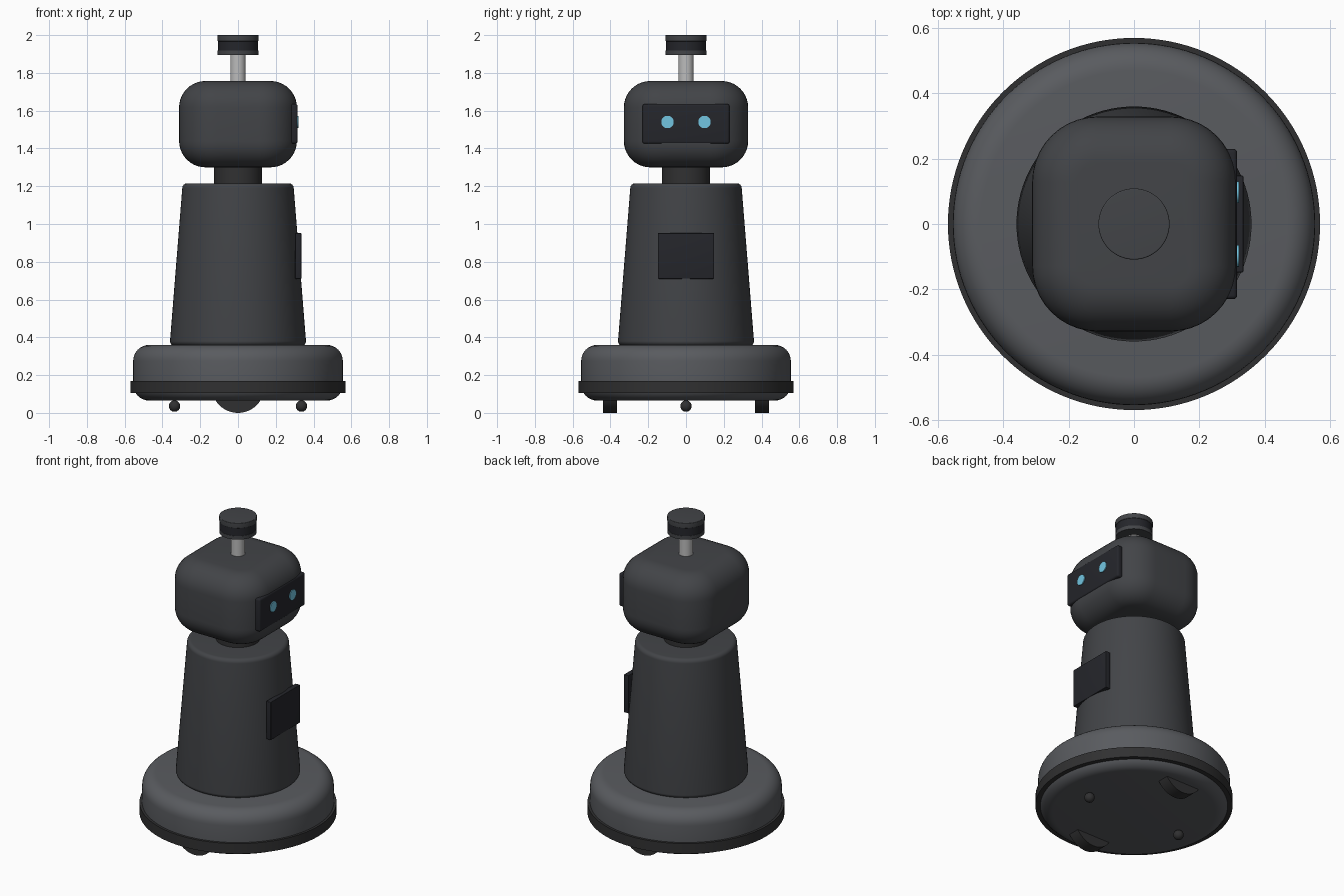
import bpy, bmesh, math
from math import sin, cos, pi, radians

if "Cube" in bpy.data.objects:
    bpy.data.objects.remove(bpy.data.objects["Cube"])


def material(name, rgb):
    m = bpy.data.materials.new(name)
    m.diffuse_color = (*rgb, 1)
    m.use_nodes = True
    m.node_tree.nodes["Principled BSDF"].inputs["Base Color"].default_value = m.diffuse_color
    return m


BASE = material("base_grey", (0.10, 0.105, 0.115))
BODY = material("body_grey", (0.055, 0.058, 0.064))
RUBBER = material("rubber", (0.03, 0.03, 0.031))
PANEL = material("panel_black", (0.018, 0.019, 0.024))
METAL = material("metal", (0.5, 0.5, 0.5))
EYE = material("eye_blue", (0.17, 0.56, 0.75))


def finish(name, bm, mat):
    bmesh.ops.recalc_face_normals(bm, faces=bm.faces)
    me = bpy.data.meshes.new(name)
    bm.to_mesh(me)
    bm.free()
    ob = bpy.data.objects.new(name, me)
    bpy.context.collection.objects.link(ob)
    me.materials.append(mat)
    bpy.ops.object.select_all(action='DESELECT')
    ob.select_set(True)
    bpy.context.view_layer.objects.active = ob
    bpy.ops.object.shade_smooth_by_angle(angle=radians(30))
    return ob


def loft(name, rings, mat):
    """Skin a stack of equal-length closed rings and cap both ends."""
    bm = bmesh.new()
    vs = [[bm.verts.new(p) for p in ring] for ring in rings]
    n = len(vs[0])
    for a, b in zip(vs, vs[1:]):
        for i in range(n):
            j = (i + 1) % n
            bm.faces.new((a[i], a[j], b[j], b[i]))
    bm.faces.new(vs[0])
    bm.faces.new(vs[-1])
    return finish(name, bm, mat)


def arc_steps(n=8):
    return [pi / 2 * i / n for i in range(n + 1)]


def lathe(name, r0, r1, z0, z1, mat, bevel=0.0, segs=96):
    """Upright cylinder or cone with rounded rims."""
    if bevel:
        prof = [(r0 - bevel * (1 - sin(t)), z0 + bevel * (1 - cos(t))) for t in arc_steps()]
        prof += [(r1 - bevel * (1 - cos(t)), z1 - bevel * (1 - sin(t))) for t in arc_steps()]
    else:
        prof = [(r0, z0), (r1, z1)]
    rings = [[(r * cos(2 * pi * i / segs), r * sin(2 * pi * i / segs), z)
              for i in range(segs)] for r, z in prof]
    return loft(name, rings, mat)


def disc(name, radius, width, loc, axis, mat, segs=48):
    """Cylinder lying along x or y."""
    rings = []
    for s in (-width / 2, width / 2):
        ring = []
        for i in range(segs):
            u, v = radius * cos(2 * pi * i / segs), radius * sin(2 * pi * i / segs)
            p = (s, u, v) if axis == 'x' else (u, s, v)
            ring.append(tuple(a + b for a, b in zip(p, loc)))
        rings.append(ring)
    return loft(name, rings, mat)


def box(name, lo, hi, mat, bevel):
    bm = bmesh.new()
    bmesh.ops.create_cube(bm, size=1)
    for v in bm.verts:
        v.co = [(a + b) / 2 + c * (b - a) for a, b, c in zip(lo, hi, v.co)]
    bmesh.ops.bevel(bm, geom=bm.edges[:], offset=bevel, segments=4, profile=0.5, affect='EDGES')
    return finish(name, bm, mat)


def rounded_rect(hx, hy, r, z, n=10):
    pts = []
    for k, (sx, sy) in enumerate([(1, 1), (-1, 1), (-1, -1), (1, -1)]):
        for i in range(n + 1):
            t = pi / 2 * (k + i / n)
            pts.append((sx * (hx - r) + r * cos(t), sy * (hy - r) + r * sin(t), z))
    return pts


# Base, bumper, torso and neck
lathe("base", 0.555, 0.555, 0.065, 0.36, BASE, 0.085, 128)
lathe("bumper", 0.57, 0.57, 0.105, 0.17, RUBBER, 0, 128)
lathe("torso", 0.36, 0.295, 0.355, 1.215, BODY, 0.025)
lathe("neck", 0.127, 0.127, 1.19, 1.33, RUBBER, 0, 64)

# Head: rounded rectangle stacked with rounded top and bottom
HX, HY, CR, EDGE, Z0, Z1 = 0.312, 0.329, 0.2, 0.14, 1.30, 1.757
stack = [(EDGE * (1 - sin(t)), Z0 + EDGE * (1 - cos(t))) for t in arc_steps(10)]
stack += [(EDGE * (1 - cos(t)), Z1 - EDGE * (1 - sin(t))) for t in arc_steps(10)]
loft("head", [rounded_rect(HX - d, HY - d, CR - d, z) for d, z in stack], BODY)

# Face screen, eyes and chest screen on the +x side
box("face_screen", (0.275, -0.23, 1.425), (0.316, 0.23, 1.635), PANEL, 0.012)
box("chest_screen", (0.303, -0.148, 0.71), (0.335, 0.148, 0.952), PANEL, 0.003)

# Mast and sensor
lathe("mast", 0.041, 0.041, 1.74, 1.90, METAL, 0, 48)
lathe("sensor_bottom", 0.108, 0.108, 1.895, 1.918, BODY, 0, 64)
lathe("sensor_band", 0.106, 0.106, 1.915, 1.97, PANEL, 0, 64)
lathe("sensor_cap", 0.109, 0.109, 1.967, 2.0, BODY, 0.004, 64)

# Mirrored parts: eyes, drive wheels and caster balls
for side, s in (("left", -1), ("right", 1)):
    disc(side + "_eye", 0.033, 0.012, (0.315, s * 0.098, 1.54), 'x', EYE)
    disc(side + "_wheel", 0.14, 0.075, (0, s * 0.402, 0.14), 'y', RUBBER, 64)
    bm = bmesh.new()
    bmesh.ops.create_uvsphere(bm, u_segments=24, v_segments=16, radius=0.03)
    bmesh.ops.translate(bm, verts=bm.verts, vec=(s * 0.336, 0, 0.036))
    finish(side + "_caster", bm, RUBBER)
